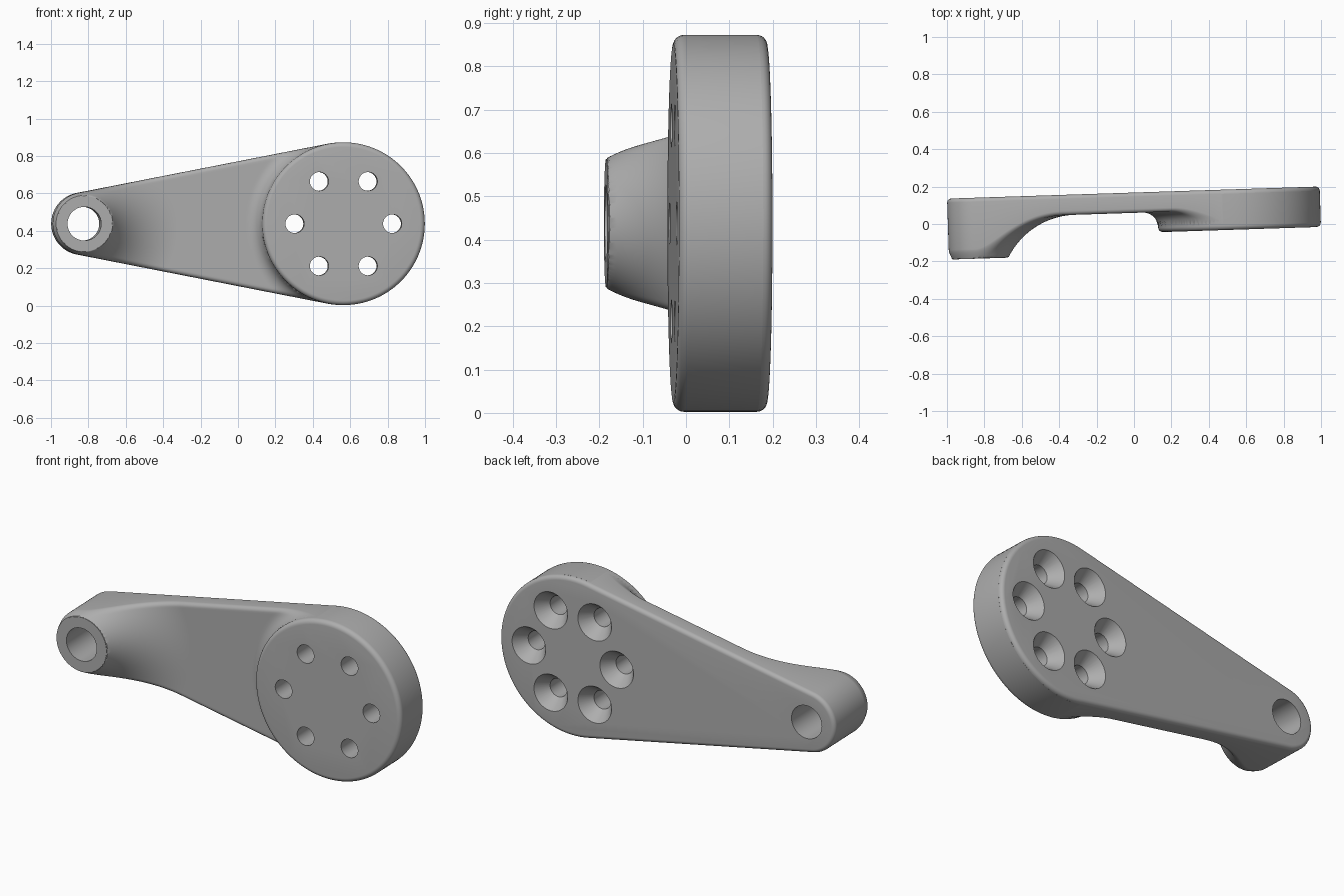
import bpy, bmesh, math
from mathutils import Matrix

if "Cube" in bpy.data.objects:
    bpy.data.objects.remove(bpy.data.objects["Cube"])

TILT = math.atan(0.0325)            # small yaw of the whole arm
ZC = 0.4375                         # height of the arm's axis
C1, R1 = -0.827, 0.1675             # small end centre / radius
C2, R2 = 0.5635, 0.435              # large end centre / radius
BACK, PLATE, BOSS, DISC = 0.168, 0.0595, -0.158, -0.048
EDGE = 0.022                        # edge rounding
FLARE, FILLET, CAP = 0.41, 0.08, 0.148

metal = bpy.data.materials.new("grey metal")
metal.diffuse_color = (0.42, 0.42, 0.42, 1)
metal.use_nodes = True
metal.node_tree.nodes["Principled BSDF"].inputs["Base Color"].default_value = metal.diffuse_color


def make_object(name, bm):
    bmesh.ops.recalc_face_normals(bm, faces=bm.faces)
    me = bpy.data.meshes.new(name)
    bm.to_mesh(me)
    bm.free()
    me.materials.append(metal)
    ob = bpy.data.objects.new(name, me)
    bpy.context.collection.objects.link(ob)
    return ob


def revolve(name, cx, cz, profile, seg):
    """Closed solid of revolution about a y-directed axis; profile = (radius, y)."""
    bm = bmesh.new()
    rings = [[bm.verts.new((cx + r * math.cos(2 * math.pi * i / seg), y,
                            cz + r * math.sin(2 * math.pi * i / seg)))
              for i in range(seg)] for r, y in profile]
    for a, b in zip(rings, rings[1:]):
        for i in range(seg):
            j = (i + 1) % seg
            bm.faces.new((a[i], a[j], b[j], b[i]))
    bm.faces.new(rings[0])
    bm.faces.new(rings[-1])
    return make_object(name, bm)


def combine(target, other, operation):
    m = target.modifiers.new("bool", 'BOOLEAN')
    m.operation, m.object, m.solver = operation, other, 'EXACT'
    bpy.context.view_layer.objects.active = target
    bpy.ops.object.modifier_apply(modifier=m.name)
    bpy.data.objects.remove(other)


def front(x, z):
    """Depth of the front surface: plate, flare up to the boss, fillet at the disc."""
    r = math.hypot(x - C1, z - ZC)
    top = PLATE - BOSS
    run = math.sqrt(FLARE ** 2 - (FLARE - top) ** 2)
    t = min(max(CAP + 0.002 + run - r, 0), run)
    y = max(PLATE - FLARE + math.sqrt(FLARE ** 2 - t * t), BOSS + 0.002)
    q = min(max(R2 + FILLET - math.hypot(x - C2, z - ZC), 0), FILLET)
    return min(y, PLATE - FILLET + math.sqrt(max(FILLET ** 2 - q * q, 0)))


# arm: tapered outline swept from rounded back edge to shaped front face
NS, NC, NR = 180, 64, 36
RB = R2 - 0.0002
pt = math.acos(-(RB - R1) / (C2 - C1))
spokes = []                          # (spine x, radius, normal angle)
for i in range(NC):
    spokes.append((C1, R1, pt + (2 * math.pi - 2 * pt) * i / NC))
for i in range(NS):
    f = i / NS
    spokes.append((C1 + (C2 - C1) * f, R1 + (RB - R1) * f, -pt))
for i in range(NC):
    spokes.append((C2, RB, -pt + 2 * pt * i / NC))
for i in range(NS):
    f = 1 - i / NS
    spokes.append((C1 + (C2 - C1) * f, R1 + (RB - R1) * f, pt))

arc = [math.pi / 2 * k / 6 for k in range(7)]
bm = bmesh.new()
rings = []


def ring(place):
    row = []
    for cx, r, p in spokes:
        d, depth = place(r)
        # spine points keep their place on the shared centre line
        x = cx + (r - d) * math.cos(p)
        z = ZC + (r - d) * math.sin(p)
        row.append(bm.verts.new((x, depth(x, z), z)))
    rings.append(row)


for a in reversed(arc):              # back edge rounding
    ring(lambda r: (EDGE * (1 - math.cos(a)),
                    lambda x, z: BACK - EDGE * (1 - math.sin(a))))
for a in arc:                        # front edge rounding
    ring(lambda r: (EDGE * (1 - math.cos(a)),
                    lambda x, z: front(x, z) + EDGE * (1 - math.sin(a))))
for k in range(1, NR + 1):           # front face
    ring(lambda r: (EDGE + (r - EDGE) * k / NR, front))
bm.faces.new(rings[0])
n = len(spokes)
for a, b in zip(rings, rings[1:]):
    for i in range(n):
        j = (i + 1) % n
        bm.faces.new((a[i], a[j], b[j], b[i]))
bmesh.ops.remove_doubles(bm, verts=bm.verts, dist=1e-5)
arm = make_object("link_arm", bm)

# round mounting disc and small boss face
E = 0.025
rim = [(R2 - E + E * math.cos(a), DISC + E - E * math.sin(a)) for a in reversed(arc)]
combine(arm, revolve("mounting_disc", C2, ZC, rim + [(R2, BACK - EDGE)], 128), 'UNION')
combine(arm, revolve("boss_face", C1, ZC, [(CAP, BOSS), (CAP, 0.1)], 96), 'UNION')

# pivot hole, and six bolt holes countersunk from the back
combine(arm, revolve("pivot_hole", C1, ZC, [(0.09, -0.4), (0.09, 0.4)], 64), 'DIFFERENCE')
for i in range(6):
    a = math.pi / 3 * i
    sink = [(0.05, -0.3), (0.05, BACK - 0.07), (0.1, BACK), (0.1, BACK + 0.1)]
    combine(arm, revolve("bolt_hole", C2 + 0.261 * math.cos(a),
                         ZC + 0.261 * math.sin(a), sink, 40), 'DIFFERENCE')

arm.data.transform(Matrix.Rotation(TILT, 4, 'Z'))
bpy.context.view_layer.objects.active = arm
arm.select_set(True)
bpy.ops.object.shade_smooth_by_angle(angle=math.radians(35))
